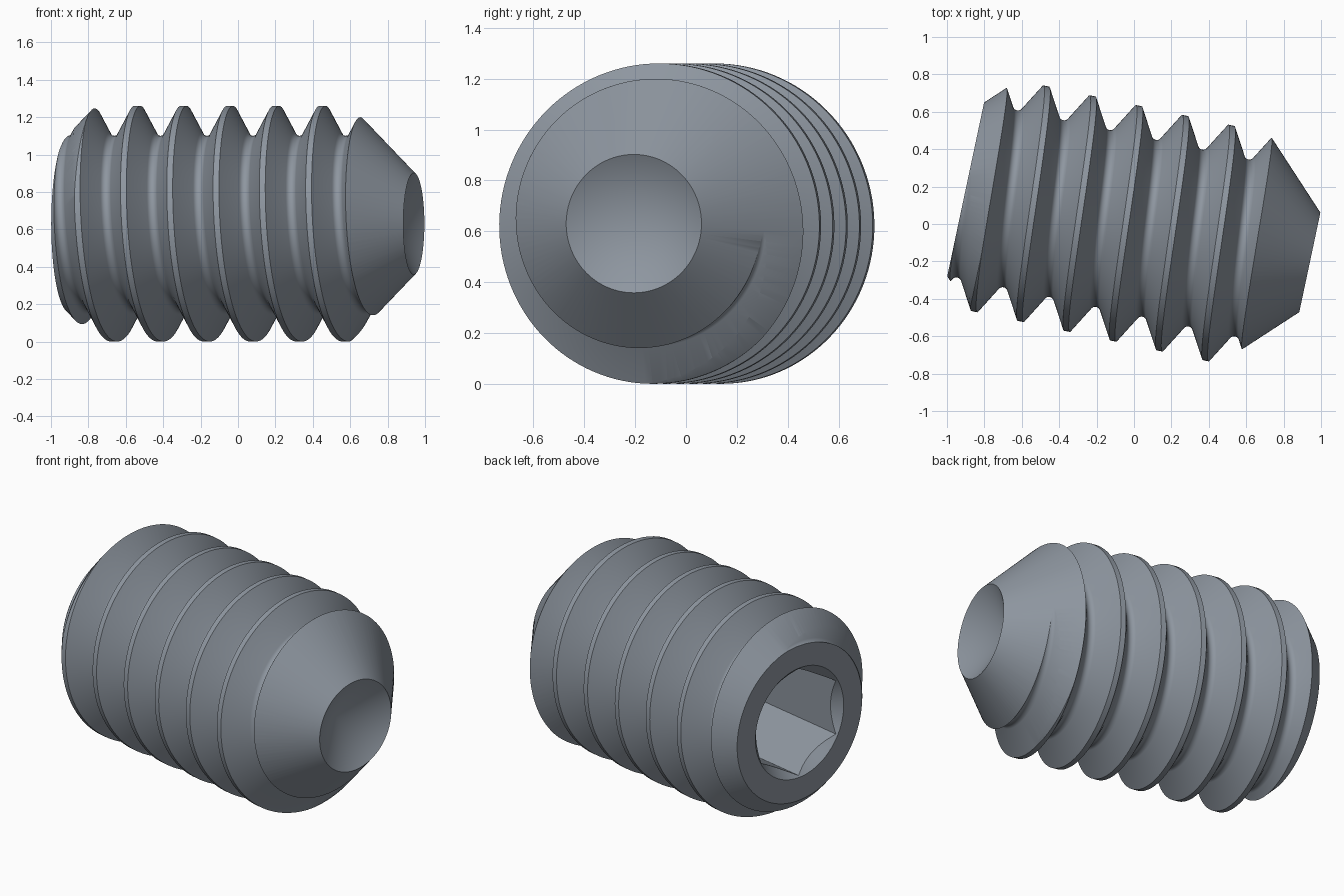
import bpy, bmesh
from math import sin, cos, tan, pi, radians
from mathutils import Matrix, Vector

default = bpy.data.objects.get("Cube")
if default:
    bpy.data.objects.remove(default, do_unlink=True)

# Main sizes: local z is the screw axis, starting at the socket end
LENGTH, CREST, ROOT, PITCH = 1.881, 0.63, 0.47, 0.253
END_R, TIP_R = 0.475, 0.272
SOCKET_R, SOCKET_DEPTH = 0.327, 1.07
STEPS = 128

steel = bpy.data.materials.new("blue grey steel")
steel.use_nodes = True
steel.diffuse_color = (0.27, 0.305, 0.35, 1)
steel.node_tree.nodes["Principled BSDF"].inputs["Base Color"].default_value = steel.diffuse_color


def polar(r, angle, u):
    return Vector((r * cos(angle), r * sin(angle), u))


def make_object(name, bm):
    bmesh.ops.recalc_face_normals(bm, faces=bm.faces)
    mesh = bpy.data.meshes.new(name)
    bm.to_mesh(mesh)
    bm.free()
    mesh.materials.append(steel)
    obj = bpy.data.objects.new(name, mesh)
    bpy.context.collection.objects.link(obj)
    return obj


def thread_profile():
    """One pitch of the thread: flat crest, 60 degree flanks, rounded root."""
    half_crest, arc = 0.016, 0.0314
    points = [(-half_crest, CREST), (half_crest, CREST)]
    for k in range(-4, 5):
        a = radians(15 * k)
        points.append((PITCH / 2 + arc * sin(a), ROOT + arc * (1 - cos(a))))
    return points


def threaded_rod():
    """Long right-handed helical rod, later trimmed to the blank."""
    profile, turns, first = thread_profile(), 11, 0.813 - 5 * PITCH
    size = len(profile)
    rows = [(first + t * PITCH + u, r) for t in range(turns) for u, r in profile]
    bm = bmesh.new()
    grid = []
    for i in range(STEPS):
        angle = 2 * pi * i / STEPS
        lead = PITCH * i / STEPS
        grid.append([bm.verts.new(polar(r, angle, u + lead)) for u, r in rows])
    for i in range(STEPS):
        here, there = grid[i], grid[(i + 1) % STEPS]
        shift = size if i == STEPS - 1 else 0
        for j in range(len(rows) - 1 - shift):
            bm.faces.new((here[j], here[j + 1], there[j + 1 + shift], there[j + shift]))
    # Close each end with a fan to the axis
    rim = [e for e in bm.edges if e.is_boundary]
    for low in (True, False):
        edges = [e for e in rim if (e.verts[0].co.z < LENGTH / 2) == low]
        heights = [v.co.z for e in edges for v in e.verts]
        hub = bm.verts.new((0, 0, (min(heights) + max(heights)) / 2))
        for e in edges:
            bm.faces.new((e.verts[0], e.verts[1], hub))
    return make_object("set_screw", bm)


def lathe(name, profile):
    bm = bmesh.new()
    verts = [bm.verts.new((r, 0, u)) for u, r in profile]
    edges = [bm.edges.new(pair) for pair in zip(verts, verts[1:])]
    bmesh.ops.spin(bm, geom=verts + edges, cent=(0, 0, 0), axis=(0, 0, 1),
                   angle=2 * pi, steps=STEPS, use_merge=True)
    bmesh.ops.remove_doubles(bm, verts=bm.verts, dist=1e-5)
    return make_object(name, bm)


def hex_prism(name, radius, bottom, top):
    bm = bmesh.new()
    ring = [bm.verts.new(polar(radius, pi / 2 + k * pi / 3, bottom)) for k in range(6)]
    face = bm.faces.new(ring)
    out = bmesh.ops.extrude_face_region(bm, geom=[face])
    moved = [g for g in out["geom"] if isinstance(g, bmesh.types.BMVert)]
    bmesh.ops.translate(bm, verts=moved, vec=(0, 0, top - bottom))
    return make_object(name, bm)


def combine(obj, tool, operation):
    mod = obj.modifiers.new(operation.lower(), "BOOLEAN")
    mod.object, mod.operation, mod.solver = tool, operation, "EXACT"
    bpy.context.view_layer.objects.active = obj
    bpy.ops.object.modifier_apply(modifier=mod.name)
    bpy.data.objects.remove(tool, do_unlink=True)


# Blank: countersunk mouth, chamfered end, conical tip with a drilled cup
bulge, mouth = 0.755, 0.335
blank = lathe("blank_trim", [
    (mouth, 0), (0, mouth), (0, END_R), (bulge - END_R, bulge),
    (LENGTH - (bulge - TIP_R), bulge), (LENGTH, TIP_R),
    (LENGTH - TIP_R / tan(pi / 3), 0)])
screw = threaded_rod()
combine(screw, blank, "INTERSECT")

# Hex socket
combine(screw, hex_prism("socket_cutter", SOCKET_R, -0.1, SOCKET_DEPTH), "DIFFERENCE")

# Lay the screw down along its slanted axis
tilt = radians(-11.97)
axis = Vector((cos(tilt), sin(tilt), 0))
side = Vector((-sin(tilt), cos(tilt), 0))
frame = Matrix((side, Vector((0, 0, 1)), axis)).transposed().to_4x4()
screw.data.transform(Matrix.Translation((-0.9, 0.185, CREST)) @ frame)

bpy.ops.object.select_all(action="DESELECT")
screw.select_set(True)
bpy.context.view_layer.objects.active = screw
bpy.ops.object.shade_smooth_by_angle(angle=radians(32))
